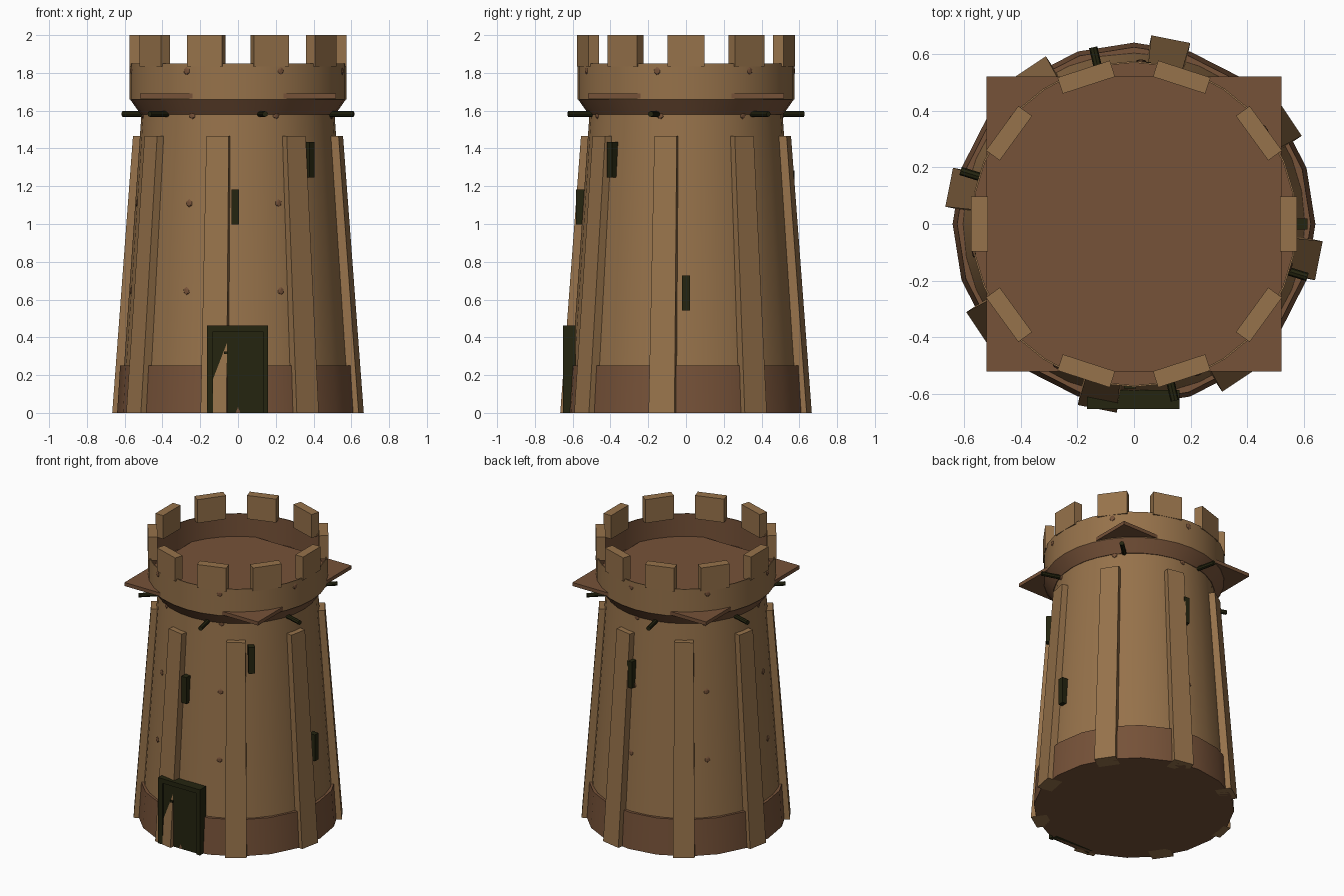
import bpy, bmesh
from math import cos, sin, pi, radians
from mathutils import Matrix, Vector

if "Cube" in bpy.data.objects:
    bpy.data.objects.remove(bpy.data.objects["Cube"], do_unlink=True)


def material(name, color):
    m = bpy.data.materials.new(name)
    m.use_nodes = True
    m.diffuse_color = (*color, 1)
    m.node_tree.nodes["Principled BSDF"].inputs["Base Color"].default_value = (*color, 1)
    return m


TAN = material("tan_stone", (0.305, 0.168, 0.069))
BROWN = material("brown_stone", (0.181, 0.084, 0.040))
DARK = material("dark_wood", (0.018, 0.018, 0.005))


def finish(name, bm, mats, smooth=False):
    bmesh.ops.recalc_face_normals(bm, faces=bm.faces)
    mesh = bpy.data.meshes.new(name)
    bm.to_mesh(mesh)
    bm.free()
    for m in mats:
        mesh.materials.append(m)
    obj = bpy.data.objects.new(name, mesh)
    bpy.context.collection.objects.link(obj)
    if smooth:
        bpy.ops.object.select_all(action="DESELECT")
        obj.select_set(True)
        bpy.context.view_layer.objects.active = obj
        bpy.ops.object.shade_smooth_by_angle(angle=radians(30))
    return obj


def lathe(name, profile, sides, mats, slots=None, capped=True):
    """Turn a list of (radius, height) points around the z axis."""
    bm = bmesh.new()
    rings = [[bm.verts.new((r * cos(2 * pi * i / sides), r * sin(2 * pi * i / sides), z))
              for i in range(sides)] for r, z in profile]
    for k in range(len(rings) - 1):
        low, high = rings[k], rings[k + 1]
        for i in range(sides):
            j = (i + 1) % sides
            face = bm.faces.new((low[i], low[j], high[j], high[i]))
            face.material_index = slots[k] if slots else 0
    if capped:
        bm.faces.new(rings[0][::-1])
        bm.faces.new(rings[-1])
    return finish(name, bm, mats, smooth=True)


def box(name, low, high, mat, degrees=0):
    """Box between two corners, x pointing outward, then turned about z."""
    bm = bmesh.new()
    bmesh.ops.create_cube(bm, size=1)
    low, high = Vector(low), Vector(high)
    for v in bm.verts:
        v.co = Vector([low[i] if v.co[i] < 0 else high[i] for i in range(3)])
    bm.transform(Matrix.Rotation(radians(degrees), 4, "Z"))
    return finish(name, bm, [mat])


def wall_radius(z):
    return 0.62 - 0.11 * z / 1.6


# Round walls
lathe("tower_body", [(0.62, 0.003), (0.51, 1.6)], 32, [TAN])
lathe("foundation", [(0.64, 0), (0.624, 0.25)], 20, [BROWN])
lathe("corbel", [(0.515, 1.58), (0.575, 1.665)], 32, [BROWN])
lathe("parapet", [(0.575, 1.66), (0.575, 1.85), (0.569, 1.85), (0.569, 1.66)],
      32, [TAN, BROWN], slots=[0, 0, 1], capped=False)

# Square roof floor with corners poking out of the parapet
box("roof_floor", (-0.52, -0.52, 1.665), (0.52, 0.52, 1.69), BROWN)

# Battlements
for i in range(10):
    box(f"merlon_{i}", (0.515, -0.097, 1.835), (0.575, 0.097, 2.0), TAN, i * 36)

# Tapering buttresses
for i in range(8):
    rib = box(f"buttress_{i}", (0.56, -0.07, 0), (0.665, 0.07, 1.465), TAN)
    for v in rib.data.vertices:
        if v.co.z > 1:
            v.co.x -= 0.11
            v.co.y *= 0.86
    rib.data.transform(Matrix.Rotation(radians(i * 45 - 11.25), 4, "Z"))

# Round beam ends under the corbel
for i in range(6):
    bm = bmesh.new()
    bmesh.ops.create_cone(bm, cap_ends=True, segments=8, radius1=0.015,
                          radius2=0.015, depth=0.18)
    bm.transform(Matrix.Rotation(radians(i * 60 - 17), 4, "Z")
                 @ Matrix.Translation((0.55, 0, 1.582))
                 @ Matrix.Rotation(pi / 2, 4, "Y"))
    finish(f"beam_{i}", bm, [DARK], smooth=True)

# Slit windows climbing around the tower
for i, (degrees, z) in enumerate([(0, 0.635), (86, 1.19), (268.5, 1.09), (314, 1.34)]):
    r = wall_radius(z)
    box(f"window_{i}", (r - 0.03, -0.02, z - 0.093), (r + 0.036, 0.02, z + 0.093),
        DARK, degrees)

# Worn stones scattered in rings
for z, r in [(0.645, wall_radius(0.645)), (1.11, wall_radius(1.11)),
             (1.575, wall_radius(1.575)), (1.81, 0.573)]:
    for i in range(7):
        bm = bmesh.new()
        bmesh.ops.create_icosphere(bm, subdivisions=1, radius=1)
        bm.transform(Matrix.Rotation(2 * pi * i / 7 + radians(36), 4, "Z")
                     @ Matrix.Translation((r, 0, z))
                     @ Matrix.Diagonal((0.006, 0.019, 0.022, 1)))
        finish(f"worn_stone_{i}", bm, [BROWN])

# Door: recessed panel, frame and handle
box("door_panel", (-0.15, -0.638, 0), (0.15, -0.59, 0.44), DARK)
box("door_frame_right", (-0.165, -0.652, 0), (-0.133, -0.585, 0.46), DARK)
box("door_frame_left", (0.133, -0.652, 0), (0.16, -0.585, 0.46), DARK)
box("door_frame_top", (-0.165, -0.652, 0.43), (0.16, -0.585, 0.462), DARK)
box("door_handle", (-0.075, -0.65, 0.312), (-0.055, -0.636, 0.325), DARK)
